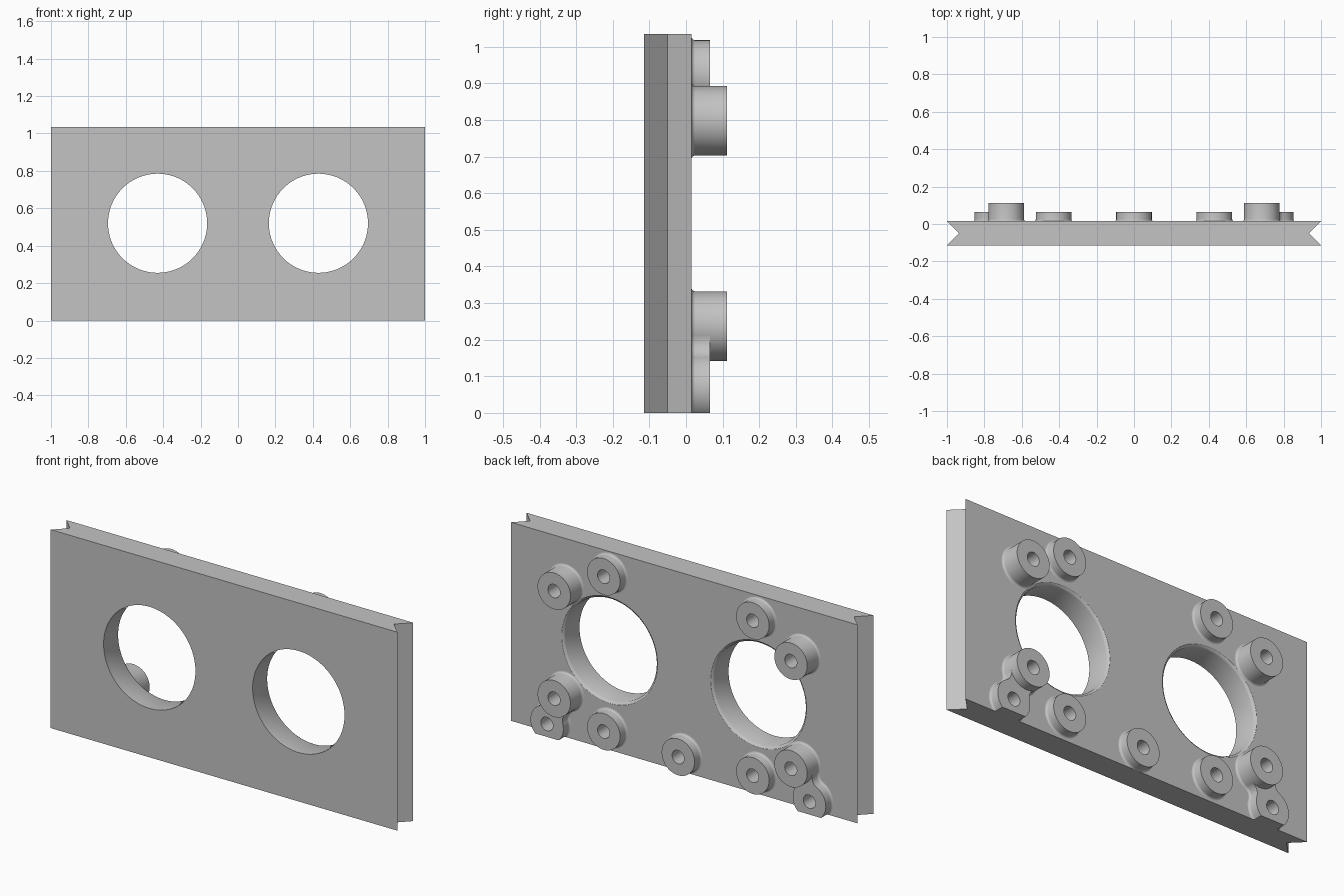
import bpy, bmesh, math
from mathutils import Vector

if "Cube" in bpy.data.objects:
    bpy.data.objects.remove(bpy.data.objects["Cube"])

GREY = (0.55, 0.55, 0.55, 1)
grey = bpy.data.materials.new("light grey")
grey.use_nodes = True
grey.diffuse_color = GREY
grey.node_tree.nodes["Principled BSDF"].inputs["Base Color"].default_value = GREY

FRONT, NOTCH, BACK = -0.115, -0.05, 0.015
HEIGHT = 1.035
BOSS_R, BORE_R = 0.095, 0.035
TALL, SHORT = 0.112, 0.065


def add_object(name, bm, smooth=True):
    """Turn a bmesh into a shaded, grey object."""
    bmesh.ops.recalc_face_normals(bm, faces=bm.faces)
    mesh = bpy.data.meshes.new(name)
    bm.to_mesh(mesh)
    bm.free()
    mesh.materials.append(grey)
    obj = bpy.data.objects.new(name, mesh)
    bpy.context.collection.objects.link(obj)
    if smooth:
        shade(obj)
    return obj


def shade(obj):
    bpy.ops.object.select_all(action='DESELECT')
    obj.select_set(True)
    bpy.context.view_layer.objects.active = obj
    bpy.ops.object.shade_smooth_by_angle(angle=math.radians(30))


def bridge(bm, a, b):
    n = len(a)
    for i in range(n):
        j = (i + 1) % n
        bm.faces.new((a[i], a[j], b[j], b[i]))


def lathe(bm, x, z, profile, closed, steps=64):
    """Revolve (radius, y) points about a front-to-back axis."""
    rings = []
    for r, y in profile:
        angles = [math.tau * i / steps for i in range(steps)]
        rings.append([bm.verts.new((x + r * math.cos(a), y, z + r * math.sin(a)))
                      for a in angles])
    for a, b in zip(rings, rings[1:]):
        bridge(bm, a, b)
    if closed:
        bridge(bm, rings[-1], rings[0])
    else:
        bm.faces.new(rings[0])
        bm.faces.new(rings[-1])


def fillet(size, steps=4):
    """Offsets (outward, up) of a concave quarter round."""
    arc = [math.pi / 2 * i / steps for i in range(steps + 1)]
    return [(size * (1 - math.sin(a)), size * (1 - math.cos(a))) for a in arc]


def clip_to_floor(bm):
    for v in bm.verts:
        v.co.z = max(v.co.z, 0)


def boss(name, x, z, top):
    """Hollow round boss with a filleted foot."""
    profile = [(BOSS_R + out, BACK + up) for out, up in fillet(0.01)]
    profile += [(BOSS_R, top), (BORE_R, top), (BORE_R, BACK)]
    bm = bmesh.new()
    lathe(bm, x, z, profile, True)
    clip_to_floor(bm)
    add_object(name, bm)


def neck(name, p, q, radius=0.05, steps=12):
    """Web with hollow sides joining two bosses."""
    p, q = Vector(p), Vector(q)
    mid, along = (p + q) / 2, (q - p).normalized()
    side = Vector((-along.y, along.x))
    half = (q - p).length / 2
    reach = math.sqrt((BOSS_R + radius) ** 2 - half ** 2)
    spread = math.atan2(half, reach)
    layers = [(out, BACK + up) for out, up in fillet(0.01)] + [(0, SHORT)]
    bm = bmesh.new()
    rings = []
    for out, y in layers:
        ring = []
        for s in (1, -1):
            for i in range(steps + 1):
                a = spread * (2 * i / steps - 1) * s
                c = (mid + side * s * (reach - (radius - out) * math.cos(a))
                     + along * (radius - out) * math.sin(a))
                ring.append(bm.verts.new((c.x, y, c.y)))
        rings.append(ring)
    for a, b in zip(rings, rings[1:]):
        bridge(bm, a, b)
    bm.faces.new(rings[0])
    bm.faces.new(rings[-1])
    clip_to_floor(bm)
    add_object(name, bm)


# Boss positions: (name, x, z, top)
bosses = [("bottom_centre_boss", 0, 0.097, SHORT)]
for label, s in (("left", 1), ("right", -1)):
    bosses += [
        (label + "_upper_tall_boss", s * 0.683, 0.798, TALL),
        (label + "_lower_tall_boss", s * 0.683, 0.237, TALL),
        (label + "_top_short_boss", s * 0.43, 0.923, SHORT),
        (label + "_bottom_short_boss", s * 0.43, 0.115, SHORT),
        (label + "_corner_boss", s * 0.757, 0.067, SHORT),
    ]
    neck(label + "_boss_neck", (s * 0.683, 0.237), (s * 0.757, 0.067))
for spec in bosses:
    boss(*spec)

# Plate with V-grooved ends
bm = bmesh.new()
outline = [(-1, FRONT), (1, FRONT), (0.935, NOTCH), (1, BACK), (-1, BACK), (-0.935, NOTCH)]
low = [bm.verts.new((x, y, 0)) for x, y in outline]
high = [bm.verts.new((x, y, HEIGHT)) for x, y in outline]
bridge(bm, low, high)
bm.faces.new(low)
bm.faces.new(high)
plate = add_object("plate", bm, smooth=False)

# Cutter: two large openings with eased back rims, plus blind bores
bm = bmesh.new()
for s in (1, -1):
    rim = [(0.265 + 0.01 - out, BACK - 0.01 + up) for out, up in fillet(0.01)]
    rim.sort(key=lambda p: p[1])
    rim = [(0.265, BACK - 0.012), (0.268, BACK - 0.006), (0.277, BACK)]
    lathe(bm, s * 0.43, 0.52, [(0.265, -0.2)] + rim + [(0.277, 0.1)], False, 96)
for _, x, z, _ in bosses:
    lathe(bm, x, z, [(BORE_R, -0.03), (BORE_R, 0.1)], False)
cutter = add_object("opening_cutter", bm, smooth=False)
cutter.hide_render = True

cut = plate.modifiers.new("openings", 'BOOLEAN')
cut.operation = 'DIFFERENCE'
cut.solver = 'EXACT'
cut.object = cutter
bpy.ops.object.select_all(action='DESELECT')
plate.select_set(True)
bpy.context.view_layer.objects.active = plate
bpy.ops.object.modifier_apply(modifier=cut.name)
bpy.data.objects.remove(cutter)
shade(plate)
